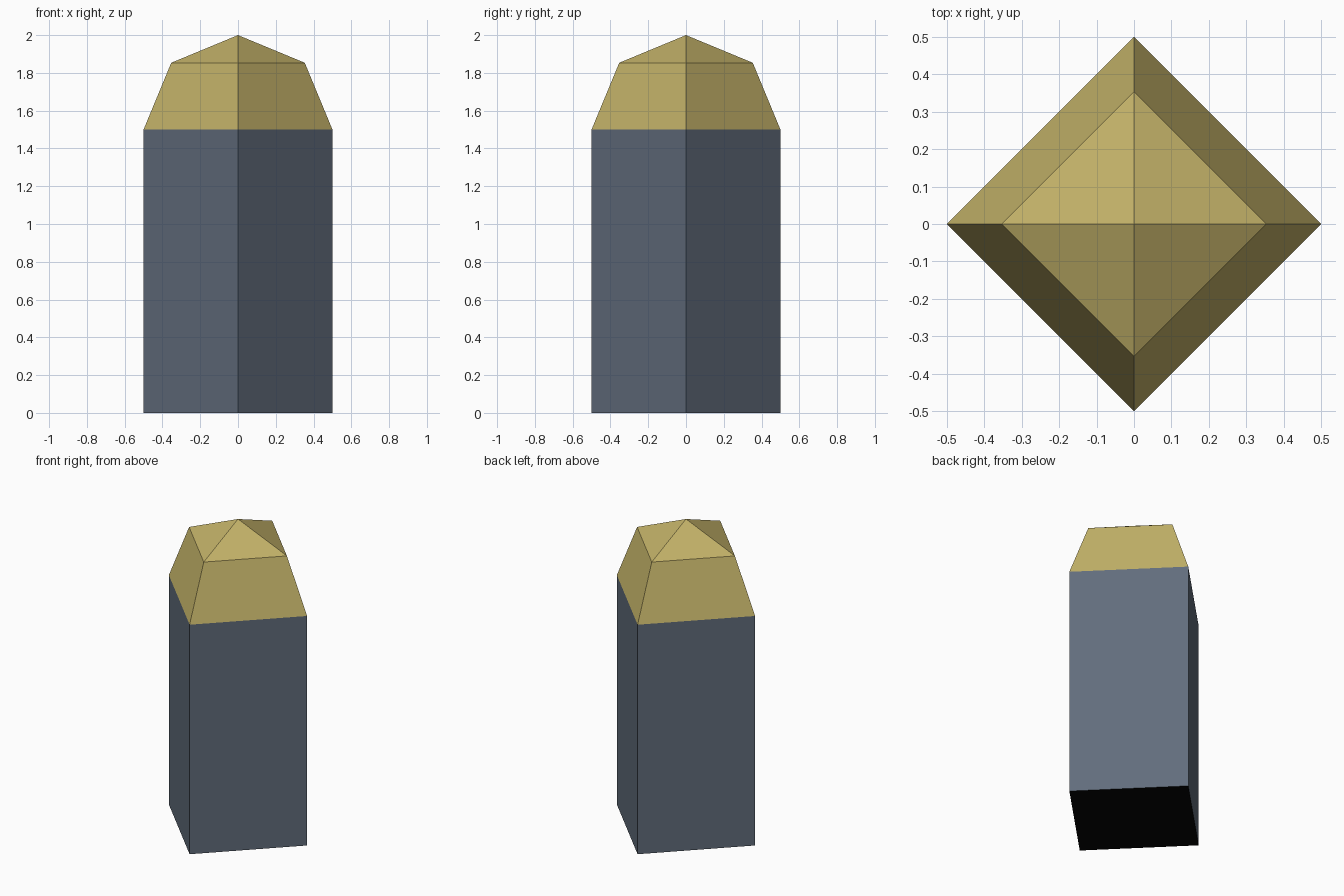
import bpy, bmesh, math

if "Cube" in bpy.data.objects:
    bpy.data.objects.remove(bpy.data.objects["Cube"])


def material(name, srgb):
    m = bpy.data.materials.new(name)
    lin = [((c / 255 + 0.055) / 1.055) ** 2.4 if c > 10 else c / 255 / 12.92 for c in srgb]
    m.diffuse_color = (*lin, 1)
    m.use_nodes = True
    m.node_tree.nodes["Principled BSDF"].inputs["Base Color"].default_value = m.diffuse_color
    return m


slate = material("slate blue", (98, 109, 124))
gold = material("dull gold", (194, 177, 104))
black = material("black", (5, 5, 5))

R, SHOULDER, SIDES = 0.5, 1.5, 4


def ring(bm, radius, z):
    return [bm.verts.new((radius * math.cos(math.tau * i / SIDES),
                          radius * math.sin(math.tau * i / SIDES), z)) for i in range(SIDES)]


def bridge(bm, low, high):
    for i in range(SIDES):
        j = (i + 1) % SIDES
        bm.faces.new((low[i], low[j], high[j], high[i]))


def finish(bm, name, mats):
    me = bpy.data.meshes.new(name)
    bm.to_mesh(me)
    bm.free()
    for m in mats:
        me.materials.append(m)
    bpy.context.collection.objects.link(bpy.data.objects.new(name, me))


# Square shaft with a black underside
bm = bmesh.new()
low, high = ring(bm, R, 0), ring(bm, R, SHOULDER)
bridge(bm, low, high)
bm.faces.new(low[::-1]).material_index = 1
finish(bm, "shaft", [slate, black])

# Two-step domed tip: quarter circle sampled at 0, 45 and 90 degrees
bm = bmesh.new()
a = math.radians(45)
low = ring(bm, R, SHOULDER)
mid = ring(bm, R * math.cos(a), SHOULDER + R * math.sin(a))
bridge(bm, low, mid)
apex = bm.verts.new((0, 0, SHOULDER + R))
for i in range(SIDES):
    bm.faces.new((mid[i], mid[(i + 1) % SIDES], apex))
finish(bm, "domed_tip", [gold])
